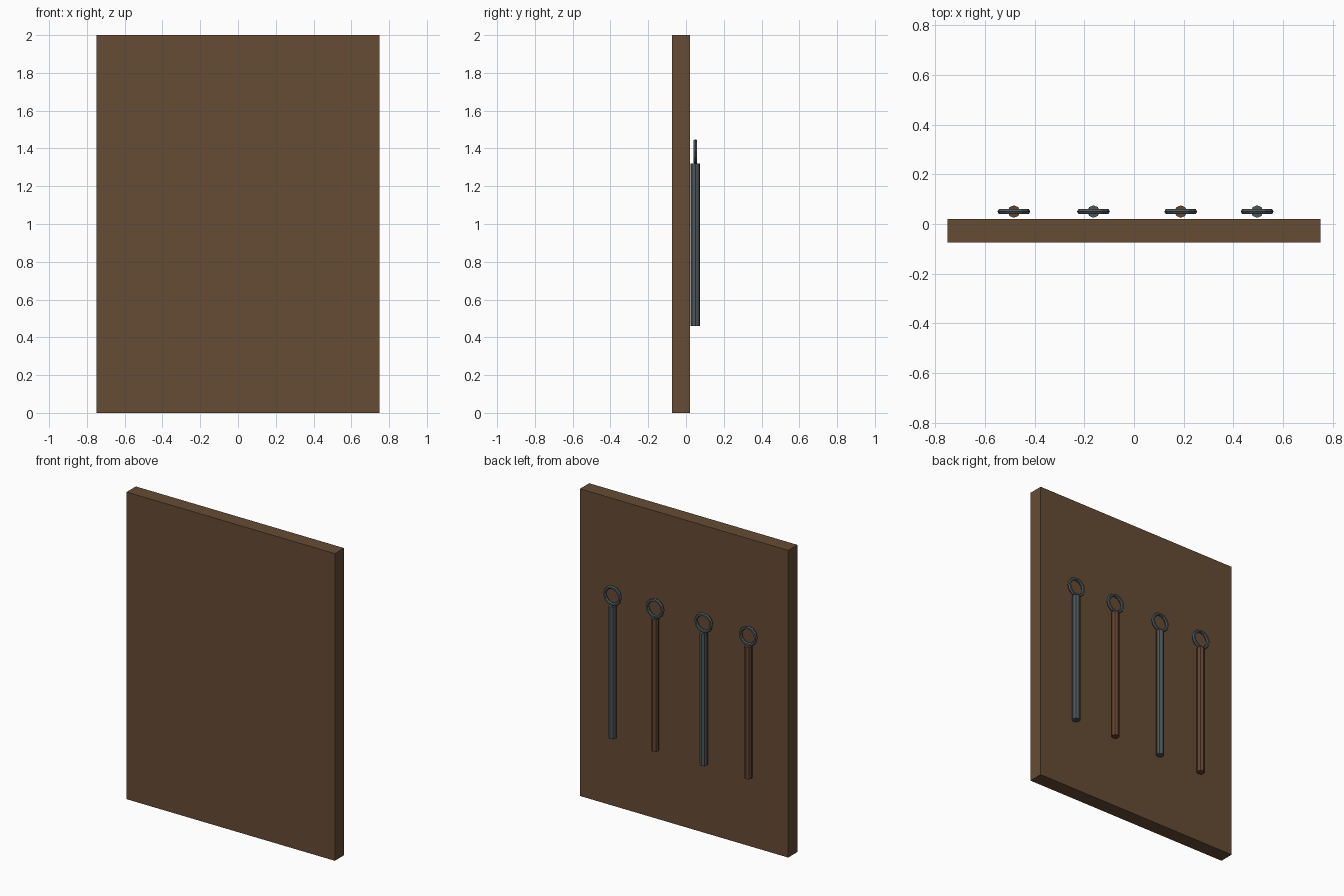
import bpy, math

if "Cube" in bpy.data.objects:
    bpy.data.objects.remove(bpy.data.objects["Cube"])


def material(name, rgb):
    m = bpy.data.materials.new(name)
    m.diffuse_color = (*rgb, 1)
    m.use_nodes = True
    m.node_tree.nodes["Principled BSDF"].inputs["Base Color"].default_value = m.diffuse_color
    return m


BOARD = material("dark wood", (0.133, 0.072, 0.036))
STEEL = material("grey steel", (0.075, 0.095, 0.102))
HANDLE = material("red brown wood", (0.125, 0.058, 0.030))


def finish(name, mat):
    ob = bpy.context.object
    ob.name = name
    ob.data.materials.append(mat)
    return ob


# Backing board
bpy.ops.mesh.primitive_cube_add(size=1, location=(0, -0.0275, 1))
board = finish("backing_board", BOARD)
board.scale = (1.5, 0.095, 2)

# Hanging rods, alternating wood and steel, each with a ring on top
rods = [(-0.483, HANDLE), (-0.163, STEEL), (0.188, HANDLE), (0.495, STEEL)]
for i, (x, mat) in enumerate(rods, 1):
    bpy.ops.mesh.primitive_cylinder_add(vertices=8, radius=0.025, depth=0.86,
                                        location=(x, 0.05, 0.89))
    finish(f"rod_{i}", mat)
    bpy.ops.mesh.primitive_torus_add(major_segments=12, minor_segments=6,
                                     major_radius=0.055, minor_radius=0.011,
                                     location=(x, 0.05, 1.383),
                                     rotation=(math.pi / 2, 0, 0))
    finish(f"ring_{i}", STEEL)
